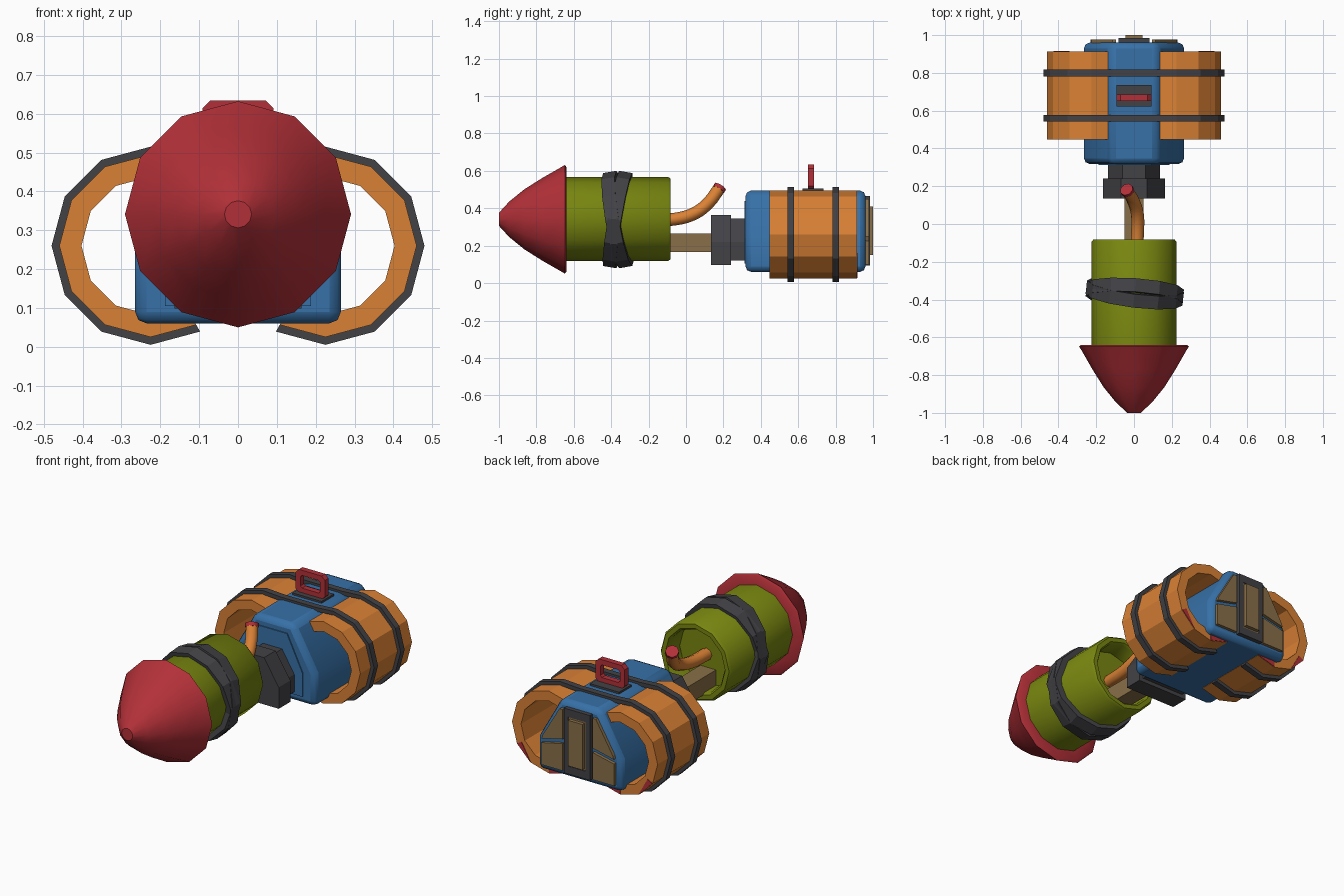
import bpy, bmesh, math
from mathutils import Vector

if "Cube" in bpy.data.objects:
    bpy.data.objects.remove(bpy.data.objects["Cube"])


def mat(name, c):
    m = bpy.data.materials.new(name)
    m.diffuse_color = (*c, 1)
    m.use_nodes = True
    m.node_tree.nodes["Principled BSDF"].inputs["Base Color"].default_value = m.diffuse_color
    return m


RED = mat("red", (0.45, 0.03, 0.04))
ORANGE = mat("orange", (0.70, 0.22, 0.035))
BLUE = mat("blue", (0.038, 0.165, 0.39))
GREEN = mat("olive green", (0.19, 0.24, 0.005))
DARK = mat("charcoal", (0.055, 0.055, 0.062))
TAN = mat("tan", (0.25, 0.16, 0.065))


def make(name, verts, faces, m, smooth=0, bevel=0):
    me = bpy.data.meshes.new(name)
    me.from_pydata([tuple(v) for v in verts], [], faces)
    bm = bmesh.new()
    bm.from_mesh(me)
    bmesh.ops.remove_doubles(bm, verts=bm.verts, dist=1e-5)
    bmesh.ops.recalc_face_normals(bm, faces=bm.faces)
    bm.to_mesh(me)
    bm.free()
    ob = bpy.data.objects.new(name, me)
    bpy.context.collection.objects.link(ob)
    me.materials.append(m)
    if bevel:
        b = ob.modifiers.new("bevel", 'BEVEL')
        b.width, b.segments, b.limit_method = bevel, 2, 'ANGLE'
        b.angle_limit = math.radians(40)
    if smooth:
        bpy.ops.object.select_all(action='DESELECT')
        ob.select_set(True)
        bpy.context.view_layer.objects.active = ob
        bpy.ops.object.shade_smooth_by_angle(angle=math.radians(smooth))
    return ob


def prism(name, pts, y0, y1, m, **kw):
    """Extrude an x-z outline along y."""
    n = len(pts)
    v = [(x, y, z) for y in (y0, y1) for x, z in pts]
    f = [list(range(n)), list(range(n, 2 * n))]
    f += [(i, (i + 1) % n, n + (i + 1) % n, n + i) for i in range(n)]
    return make(name, v, f, m, **kw)


def band(name, outer, inner, y0, y1, m, closed=False, **kw):
    """Extrude the strip between two x-z paths along y."""
    n = len(outer)
    v = [(x, y, z) for y in (y0, y1) for p in (outer, inner) for x, z in p]
    f = []
    for i in range(n if closed else n - 1):
        j = (i + 1) % n
        f += [(i, j, n + j, n + i), (2*n + i, 2*n + j, 3*n + j, 3*n + i),
              (i, j, 2*n + j, 2*n + i), (n + i, n + j, 3*n + j, 3*n + i)]
    if not closed:
        for i in (0, n - 1):
            f.append((i, n + i, 3*n + i, 2*n + i))
    return make(name, v, f, m, **kw)


def lathe(name, prof, m, zc=0.343, n=12, smooth=40):
    """Spin (radius, y) profile around the long axis."""
    v, f = [], []
    for r, y in prof:
        for k in range(n):
            a = 2 * math.pi * k / n
            v.append((r * math.cos(a), y, zc + r * math.sin(a)))
    for i in range(len(prof) - 1):
        for k in range(n):
            l = (k + 1) % n
            f.append((i*n + k, i*n + l, (i+1)*n + l, (i+1)*n + k))
    f += [list(range(n)), list(range(len(v) - n, len(v)))]
    return make(name, v, f, m, smooth=smooth)


def rect(x0, x1, z0, z1):
    return [(x0, z0), (x1, z0), (x1, z1), (x0, z1)]


def house(wb, wt, z0, zs, z1):
    return [(-wb, z0), (wb, z0), (wb, zs), (wt, z1), (-wt, z1), (-wb, zs)]


def arc(s, r, a0, a1):
    """12-gon arc around the side-ring centre, s = side."""
    return [(s * (0.225 + r * math.cos(math.radians(a))), 0.26 + r * math.sin(math.radians(a)))
            for a in range(a0, a1 + 1, 30)]


# nose and hollow tube
lathe("nose_cone", [(0.035, -1.0), (0.095, -0.945), (0.16, -0.865), (0.22, -0.77),
                    (0.28, -0.665), (0.291, -0.648), (0.28, -0.64), (0.2, -0.64)], RED, zc=0.341)
lathe("tube", [(0.21, -0.65), (0.225, -0.645), (0.225, -0.095), (0.215, -0.082),
               (0.19, -0.082), (0.18, -0.095), (0.18, -0.2)], GREEN)

# crossed straps round the tube
for i, t in enumerate((9.5, -9.5)):
    circ = [[(r * math.cos(math.radians(a)), r * math.sin(math.radians(a)))
             for a in range(0, 360, 30)] for r in (0.258, 0.215)]
    ob = band("tube_strap_%d" % i, circ[0], circ[1], -0.036, 0.036, DARK, closed=True)
    ob.location = (0.004, -0.365, 0.34)
    ob.rotation_euler = (math.radians(t), 0, math.radians(-4 if i else -7))


# fuse with red tip
def tube_curve(name, pts, r, m):
    cu = bpy.data.curves.new(name, 'CURVE')
    cu.dimensions = '3D'
    cu.bevel_depth, cu.bevel_resolution, cu.use_fill_caps = r, 2, True
    cu.resolution_u = 4
    sp = cu.splines.new('BEZIER')
    sp.bezier_points.add(len(pts) - 1)
    for b, p in zip(sp.bezier_points, pts):
        b.co = p
        b.handle_left_type = b.handle_right_type = 'AUTO'
    ob = bpy.data.objects.new(name, cu)
    bpy.context.collection.objects.link(ob)
    cu.materials.append(m)
    bpy.ops.object.select_all(action='DESELECT')
    ob.select_set(True)
    bpy.context.view_layer.objects.active = ob
    bpy.ops.object.convert(target='MESH')
    bpy.ops.object.shade_smooth_by_angle(angle=math.radians(50))


tube_curve("fuse", [(0.01, -0.21, 0.34), (0.018, -0.06, 0.342), (0.018, 0.05, 0.375),
                    (-0.005, 0.125, 0.435), (-0.033, 0.173, 0.5)], 0.034, ORANGE)
tube_curve("fuse_tip", [(-0.033, 0.172, 0.498), (-0.04, 0.183, 0.515)], 0.036, RED)

# stock and neck
prism("stock", rect(-0.05, 0.05, 0.165, 0.265), -0.21, 0.15, TAN)
prism("neck_front", house(0.163, 0.07, 0.098, 0.22, 0.365), 0.135, 0.24, DARK)
prism("neck_rear", house(0.137, 0.06, 0.12, 0.22, 0.345), 0.235, 0.33, DARK)

# main body
prism("body", house(0.265, 0.125, 0.06, 0.25, 0.495), 0.318, 0.96, BLUE, smooth=40, bevel=0.03)
prism("body_front_panel", house(0.188, 0.09, 0.105, 0.24, 0.44), 0.312, 0.33, BLUE)

# rear door and panels
band("door_frame", rect(-0.082, 0.082, 0.095, 0.465), rect(-0.055, 0.055, 0.14, 0.42),
     0.95, 0.985, DARK, closed=True)
prism("door", rect(-0.058, 0.058, 0.138, 0.422), 0.95, 0.98, TAN)
prism("door_plate", rect(-0.045, 0.045, 0.15, 0.41), 0.97, 1.0, TAN)
for s, side in ((1, "right"), (-1, "left")):
    low = [(0.095, 0.1), (0.23, 0.1), (0.23, 0.225), (0.095, 0.255)]
    top = [(0.095, 0.28), (0.228, 0.25), (0.222, 0.27), (0.115, 0.45), (0.095, 0.45)]
    for part, pts in (("lower", low), ("upper", top)):
        prism("%s_panel_%s" % (part, side), [(s * x, z) for x, z in pts], 0.95, 0.978, TAN)

    # half-barrel side rings
    band("side_ring_" + side, arc(s, 0.235, -120, 120), arc(s, 0.178, -120, 120),
         0.447, 0.913, ORANGE)
    # small red rim marks
    band("rim_mark_" + side, arc(s, 0.233, -120, -90), arc(s, 0.185, -120, -90), 0.91, 0.916, RED)
    prism("rim_chip_" + side, [arc(s, 0.233, -60, -60)[0], arc(s, 0.233, -30, -30)[0],
                               arc(s, 0.2, -30, -30)[0]], 0.91, 0.916, RED)

# straps round both rings and over the body
for i, y in enumerate((0.56, 0.8)):
    for s, side in ((1, "right"), (-1, "left")):
        band("ring_strap_%s_%d" % (side, i),
             arc(s, 0.255, -120, 90) + [(s * 0.11, 0.508), (0, 0.508)],
             arc(s, 0.233, -120, 90) + [(s * 0.11, 0.485), (0, 0.485)],
             y - 0.018, y + 0.018, DARK)

# carrying handle
prism("handle_base", rect(-0.092, 0.092, 0.485, 0.506), 0.622, 0.735, DARK)


def rounded(w, z0, z1, c):
    return [(-w + c, z0), (w - c, z0), (w, z0 + c), (w, z1 - c),
            (w - c, z1), (-w + c, z1), (-w, z1 - c), (-w, z0 + c)]


band("handle", rounded(0.092, 0.5, 0.634, 0.02), rounded(0.062, 0.532, 0.604, 0.01),
     0.652, 0.685, RED, closed=True)
